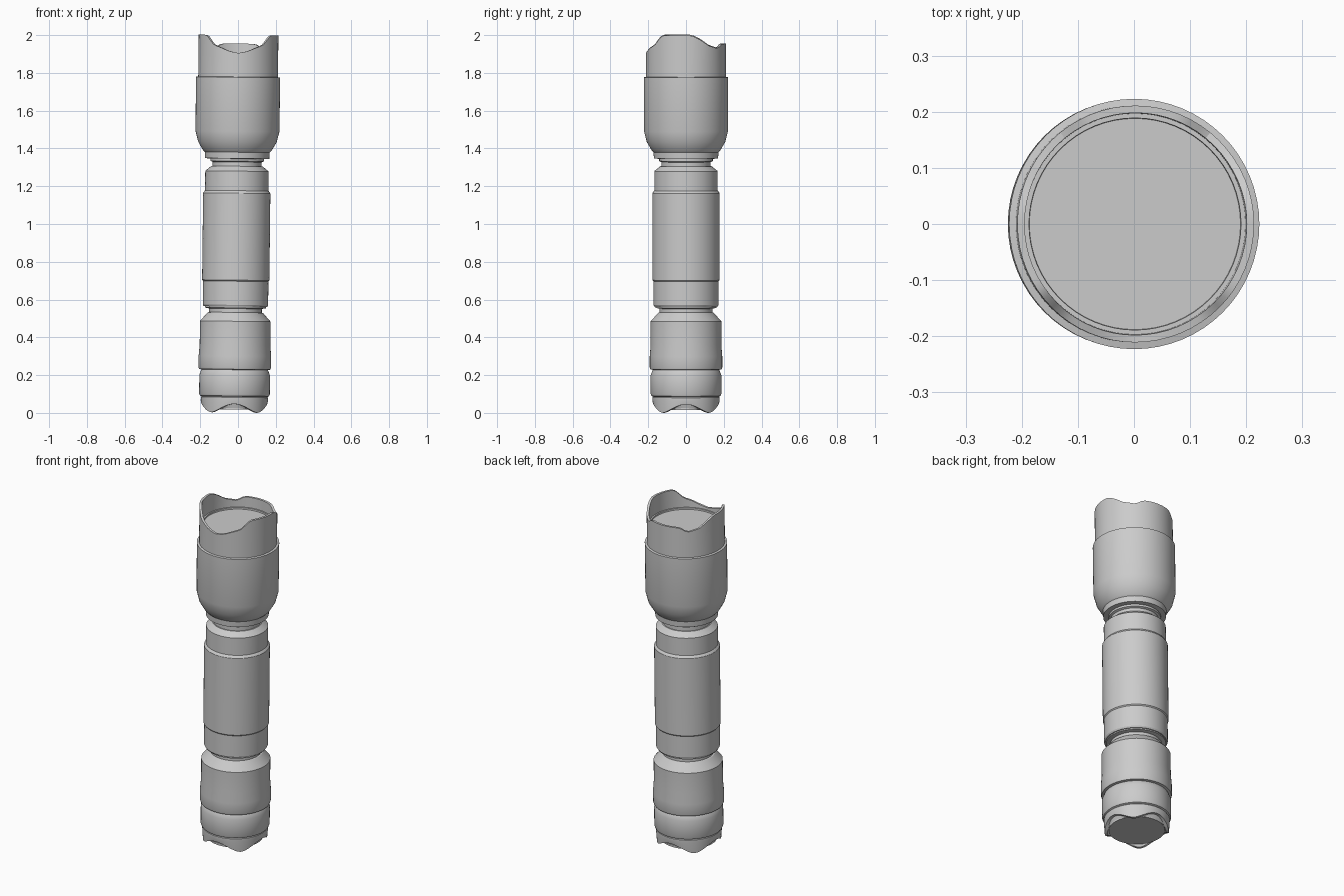
import bpy, bmesh, math

SEGMENTS = 64
LEAN = 0.0115          # the whole torch leans very slightly sideways
BASE_X = -0.02

if "Cube" in bpy.data.objects:
    bpy.data.objects.remove(bpy.data.objects["Cube"], do_unlink=True)

grey = bpy.data.materials.new("plain_grey")
grey.use_nodes = True
grey.diffuse_color = (0.6, 0.6, 0.6, 1)
grey.node_tree.nodes["Principled BSDF"].inputs["Base Color"].default_value = (0.6, 0.6, 0.6, 1)


def crown_height(angle):
    """Strike bezel rim: front notch, tall sides, low rear bump (mirrored)."""
    a = abs((math.degrees(angle) + 180) % 360 - 180)
    keys = [(0, 1.905), (14, 1.915), (25, 1.932), (38, 1.947), (50, 1.99),
            (56, 2.0), (98, 2.0), (110, 1.98), (125, 1.945), (143, 1.93),
            (152, 1.95), (158, 1.955), (180, 1.955)]
    for (a0, z0), (a1, z1) in zip(keys, keys[1:]):
        if a <= a1:
            return z0 + (z1 - z0) * (a - a0) / (a1 - a0)
    return keys[-1][1]


def tail_height(angle):
    """Four arches cut in the tail rim, feet on the diagonals."""
    return 0.045 * (0.5 + 0.5 * math.cos(4 * angle)) ** 0.8 + 0.002


def lathe(name, profile, cap_start=False, cap_end=False):
    """Turn (radius, height) pairs round z; a height may depend on angle."""
    bm = bmesh.new()
    rings = []
    for radius, height in profile:
        ring = []
        for i in range(SEGMENTS):
            a = math.tau * i / SEGMENTS
            z = height(a) if callable(height) else height
            ring.append(bm.verts.new((radius * math.sin(a), -radius * math.cos(a), z)))
        rings.append(ring)
    for low, high in zip(rings, rings[1:]):
        for i in range(SEGMENTS):
            j = (i + 1) % SEGMENTS
            bm.faces.new((low[i], low[j], high[j], high[i]))
    if cap_start:
        bm.faces.new(rings[0][::-1])
    if cap_end:
        bm.faces.new(rings[-1])
    mesh = bpy.data.meshes.new(name)
    bm.to_mesh(mesh)
    bm.free()
    mesh.materials.append(grey)
    obj = bpy.data.objects.new(name, mesh)
    bpy.context.collection.objects.link(obj)
    obj.location.x = BASE_X
    obj.rotation_euler.y = LEAN
    bpy.ops.object.select_all(action='DESELECT')
    obj.select_set(True)
    bpy.context.view_layer.objects.active = obj
    bpy.ops.object.shade_smooth_by_angle(angle=math.radians(25))
    return obj


# Tail end: scalloped guard with a recessed switch
lathe("tail_guard", [(0.15, 0.02), (0.158, tail_height), (0.174, tail_height),
                     (0.178, 0.065), (0.178, 0.082), (0.172, 0.088)])
lathe("tail_switch", [(0.152, 0.018), (0.152, 0.06)], cap_start=True)

# Tail cap: lower ring and larger collar
lathe("tail_ring", [(0.17, 0.084), (0.183, 0.09), (0.187, 0.1), (0.187, 0.2),
                    (0.178, 0.224), (0.174, 0.23)])
lathe("tail_collar", [(0.174, 0.228), (0.189, 0.231), (0.192, 0.24), (0.192, 0.3),
                      (0.187, 0.36), (0.187, 0.485), (0.147, 0.53), (0.14, 0.532)])

# Battery tube: necks, lower sleeve, main grip, upper sleeve
lathe("lower_neck", [(0.14, 0.525), (0.14, 0.552), (0.162, 0.556), (0.162, 0.566)])
lathe("lower_sleeve", [(0.16, 0.563), (0.168, 0.563), (0.173, 0.572), (0.173, 0.697)])
lathe("main_grip", [(0.172, 0.696), (0.178, 0.703), (0.178, 1.163),
                    (0.169, 1.176), (0.166, 1.178)])
lathe("upper_sleeve", [(0.168, 1.17), (0.168, 1.28), (0.136, 1.306), (0.13, 1.306)])
lathe("upper_neck", [(0.13, 1.3), (0.13, 1.328), (0.142, 1.333), (0.142, 1.348)])

# Head: flange, flared bell and barrel
lathe("head", [(0.14, 1.345), (0.17, 1.347), (0.172, 1.38), (0.182, 1.39),
               (0.208, 1.435), (0.222, 1.49), (0.223, 1.777), (0.208, 1.78)])

# Strike bezel with the lens seated inside
lathe("strike_bezel", [(0.211, 1.775), (0.211, crown_height), (0.198, crown_height),
                       (0.197, 1.893), (0.189, 1.893), (0.188, 1.882)])
lathe("lens", [(0.19, 1.872), (0.189, 1.884)], cap_start=True, cap_end=True)
